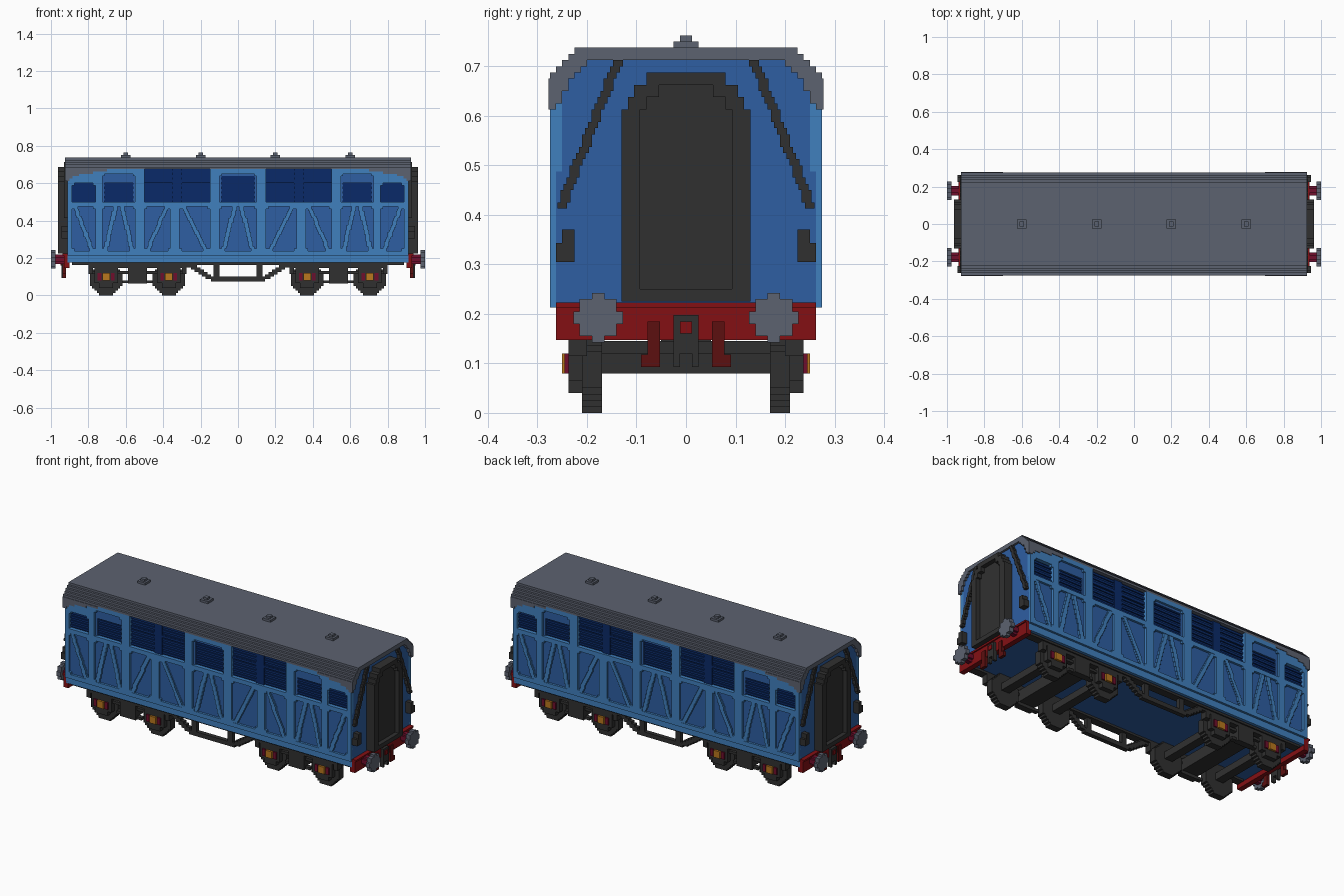
import bpy, bmesh, math

cube = bpy.data.objects.get("Cube")
if cube:
    bpy.data.objects.remove(cube, do_unlink=True)

V = 0.0125  # block size that all steps follow


def material(name, rgb):
    lin = [((c / 255 + 0.055) / 1.055) ** 2.4 if c > 10 else c / 255 / 12.92 for c in rgb]
    m = bpy.data.materials.new(name)
    m.use_nodes = True
    m.diffuse_color = (*lin, 1)
    m.node_tree.nodes["Principled BSDF"].inputs["Base Color"].default_value = (*lin, 1)
    return m


LIGHT = material("light blue", (64, 128, 190))
MID = material("mid blue", (46, 94, 162))
NAVY = material("navy", (10, 42, 104))
GREY = material("roof grey", (92, 98, 112))
DARK = material("dark iron", (48, 48, 48))
RED = material("red", (132, 16, 20))
MAROON = material("maroon", (92, 16, 16))
CRIMSON = material("crimson", (112, 14, 44))
ORANGE = material("orange", (186, 120, 30))


def build(name, mat, boxes, mirror=""):
    """One object from boxes (x0, x1, y0, y1, z0, z1), mirrored over the named axes."""
    for axis in mirror:
        i = "xy".index(axis) * 2
        boxes = boxes + [b[:i] + (-b[i + 1], -b[i]) + b[i + 2:] for b in boxes]
    bm = bmesh.new()
    for x0, x1, y0, y1, z0, z1 in boxes:
        vs = bmesh.ops.create_cube(bm, size=1)["verts"]
        for v in vs:
            v.co = (x1 if v.co.x > 0 else x0, y1 if v.co.y > 0 else y0, z1 if v.co.z > 0 else z0)
    me = bpy.data.meshes.new(name)
    bm.to_mesh(me)
    bm.free()
    me.materials.append(mat)
    ob = bpy.data.objects.new(name, me)
    bpy.context.collection.objects.link(ob)
    return ob


def disc(r, c, z, a0, a1, along):
    """Stepped disc: rows of boxes with its axis along x or y."""
    rows, n = [], round(r / V)
    for k in range(-n, n):
        h = max(1, round(math.sqrt(r * r - ((k + 0.5) * V) ** 2) / V)) * V
        span = (c - h, c + h)
        rows.append(((a0, a1) + span if along == "x" else span + (a0, a1)) + (z + k * V, z + k * V + V))
    return rows


def strut(a0, z0, a1, z1, width):
    """Stepped diagonal as (low, high, z0, z1) rows."""
    n = round((z1 - z0) / V)
    out = []
    for k in range(n):
        c = a0 + (a1 - a0) * (k + 0.5) / n
        c = round(c / (V / 2)) * V / 2
        out.append((c - width / 2, c + width / 2, z0 + k * V, z0 + k * V + V))
    return out


# Body core: lower walls, recessed window band, and ends stepped under the roof
X = 0.9125
build("body_core", MID, [(-X, X, -h, h, z0, z1) for h, z0, z1 in (
    (0.25, 0.175, 0.2125), (0.2625, 0.2125, 0.4875), (0.25, 0.4875, 0.65), (0.2375, 0.65, 0.675),
    (0.225, 0.675, 0.6875), (0.2125, 0.6875, 0.7), (0.2, 0.7, 0.7125))])
build("lower_sill", LIGHT, [(-X, X, 0.25, 0.2625, 0.175, 0.2125)], "y")

# Roof shell with stepped eaves that drop towards the ends
R = 0.925
build("roof_top", GREY, [(-R, R, -0.225, 0.225, 0.725, 0.7375), (-R, R, -0.2375, 0.2375, 0.7125, 0.725)])
build("roof_eaves", GREY, [(-R, R, 0.2, 0.25, 0.7, 0.7125), (-R, R, 0.2125, 0.2625, 0.6875, 0.7),
                           (-R, R, 0.225, 0.275, 0.675, 0.6875)], "y")
build("roof_end_drops", GREY,
      [(x, R, y, 0.278, z, z + V) for x, y, z in (
          (0.7, 0.2375, 0.6625), (0.775, 0.2375, 0.65), (0.85, 0.25, 0.6375),
          (0.885, 0.25, 0.625), (0.9, 0.2625, 0.6125))], "xy")
for i, x in enumerate((-0.6, -0.2, 0.2, 0.6)):
    build(f"roof_vent_{i + 1}", GREY, [(x - 0.025, x + 0.025, -0.025, 0.025, 0.7375, 0.75),
                                       (x - V, x + V, -V, V, 0.75, 0.7625)])

# Side framing: rails, posts, corner blocks
YS, YF = 0.2625, 0.275
build("side_rails", LIGHT, [(-X, X, YS - 0.005, YF, 0.2125, 0.2375), (-X, X, 0.25, YF, 0.475, 0.5)], "y")
posts = [(0.1, 0.15), (0.5, 0.55), (0.725, 0.7625), (0.8875, X)]
build("side_posts", LIGHT, [(a, b, 0.25, YF, 0.2375, 0.675) for a, b in posts]
      + [(0.3125, 0.3625, 0.255, YF, 0.2375, 0.475)], "xy")
build("window_headers", LIGHT, [(0.7625, 0.8875, 0.25, YF, 0.6, 0.675), (0.55, 0.725, 0.25, YF, 0.65, 0.675),
                                (0, 0.1, 0.25, YF, 0.65, 0.675)], "xy")
panels = [(-0.1, 0.1), (0.15, 0.3125), (0.3625, 0.5), (0.55, 0.725), (0.7625, 0.8875)]
corners = []
for a, b in panels:
    for x in (a, b - V):
        corners += [(x, x + V, 0.26, YF, z, z + V) for z in (0.2375, 0.4625)]
for a, b, t in ((0.55, 0.725, 0.65), (0.7625, 0.8875, 0.6), (-0.1, 0.1, 0.65)):
    corners += [(x, x + V, 0.25, YF, t - V, t) for x in (a, b - V)]
build("panel_corners", LIGHT, corners, "xy")

# Diagonal braces on the lower panels
braces = []
for bottom, top in ((0.08, 0.016), (0.17, 0.29), (0.485, 0.38), (0.565, 0.6215), (0.71, 0.6535), (0.78, 0.87)):
    braces += [(a, b, 0.26, YF - 0.002, z0, z1) for a, b, z0, z1 in strut(bottom, 0.2375, top, 0.475, 0.025)]
build("panel_braces", LIGHT, braces, "xy")

# Windows: navy glass, slats and mid blue surrounds
glass = [(0, 0.1, 0.65), (0.15, 0.5, 0.675), (0.55, 0.725, 0.6), (0.7625, 0.8875, 0.6)]
build("window_glass", NAVY, [(a, b, 0.23, 0.2535, 0.5, t) for a, b, t in glass], "xy")
slats = []
for a, b, t in glass:
    for k in range(round((t - 0.5) / (2 * V))):
        slats.append((a, b, 0.25, 0.26, 0.5 + (2 * k + 0.5) * V, 0.5 + (2 * k + 1.5) * V))
build("window_slats", NAVY, slats, "xy")
build("window_bars", NAVY, [(0.3, 0.35, 0.25, YS, 0.5, 0.675), (0.15, 0.5, 0.25, YS, 0.6, 0.6125)], "xy")
build("window_surrounds", MID,
      [(0.55, 0.725, 0.25, YS, 0.6, 0.65), (0.55, 0.5625, 0.25, YS, 0.5, 0.6), (0.7125, 0.725, 0.25, YS, 0.5, 0.6),
       (0.0875, 0.1, 0.25, YS, 0.5, 0.65), (0, 0.1, 0.25, YS, 0.6375, 0.65)], "xy")

# End gangways: recessed door inside a stepped arched frame
outer = [(0.225, 0.6125, 0.13), (0.6125, 0.6375, 0.1175), (0.6375, 0.6625, 0.105), (0.6625, 0.6875, 0.08)]
build("gangway_door", DARK, [(0.9, 0.9375, -h, h, z0, z1) for z0, z1, h in outer], "x")
build("gangway_frame", DARK, [(0.93, 0.9625, i, o, z0, z1) for i, o, z0, z1 in (
    (0.0925, 0.13, 0.225, 0.6125), (0.08, 0.1175, 0.6125, 0.6375), (0.055, 0.105, 0.6375, 0.6625),
    (0, 0.08, 0.6625, 0.6875), (0, 0.0925, 0.225, 0.25))], "xy")

# End handrails and lamp brackets
build("end_rails", DARK, [(0.9, 0.93, a, b, z0, z1) for a, b, z0, z1 in strut(0.254, 0.4125, 0.137, 0.7125, 0.02)], "xy")
build("end_brackets", DARK, [(0.9, 0.945, 0.225, 0.25, 0.305, 0.37), (0.9, 0.945, 0.25, 0.2625, 0.305, 0.343)], "xy")

# Buffer beams, buffers, steps and couplings
build("buffer_beam", RED, [(0.9, 0.93, -0.2625, 0.2625, 0.1475, 0.2225),
                           (0.93, 0.9375, -0.2625, 0.2625, 0.2125, 0.2225)], "x")
build("buffer_shank", CRIMSON, disc(0.025, 0.1775, 0.1925, 0.925, 0.98, "x"), "xy")
build("buffer_head", GREY, disc(0.047, 0.1775, 0.1925, 0.975, 1.0, "x"), "xy")
build("end_steps", MAROON, [(0.92, 0.9375, 0.053, 0.078, 0.11, 0.185), (0.92, 0.9375, 0.053, 0.091, 0.0925, 0.118)], "xy")
build("coupling", DARK, [(0.925, 0.945, -0.025, 0.025, 0.12, 0.1975), (0.925, 0.945, 0.0125, 0.025, 0.0925, 0.12)], "xy")
build("coupling_pin", RED, [(0.94, 0.95, -V, V, 0.16, 0.185)], "x")

# Bogies: wheels, axles, side frames, axle boxes
C, AX = 0.5375, (0.37, 0.705)
wheels, axles, guards, boxes, springs = [], [], [], [], []
for x in AX:
    wheels += disc(0.0875, x, 0.0875, 0.17, 0.21, "y")
    axles.append((x - 0.025, x + 0.025, -0.17, 0.17, 0.08, 0.12))
    guards += [(x - 0.0625, x + 0.0625, 0.21, 0.2375, 0.065, 0.15), (x - 0.0375, x + 0.0375, 0.21, 0.2375, 0.04, 0.065)]
    boxes.append((x - 0.02, x + 0.02, 0.23, 0.25, 0.08, 0.12))
    springs += [(x + s * 0.035 - 0.01, x + s * 0.035 + 0.01, 0.23, 0.245, 0.08, 0.12) for s in (-1, 1)]
build("wheels", DARK, wheels, "xy")
build("axles", DARK, axles, "x")
build("axle_guards", DARK, guards, "xy")
build("axle_boxes", ORANGE, boxes, "xy")
build("axle_springs", CRIMSON, springs, "xy")
build("bogie_frames", DARK, [
    (0.275, 0.8, 0.2, 0.2375, 0.145, 0.165), (0.29, 0.785, 0.2, 0.225, 0.115, 0.13),
    (C - 0.05, C + 0.05, 0.2, 0.2375, 0.0625, 0.15), (C - 0.08, C + 0.08, 0.2, 0.225, 0.065, 0.08),
    (0.275, 0.3, 0.2, 0.2375, 0.115, 0.15), (0.775, 0.8, 0.2, 0.2375, 0.115, 0.15)], "xy")
build("bogie_bolsters", DARK, [(C - 0.05, C + 0.05, -0.2, 0.2, 0.08, 0.145), (C - 0.03, C + 0.03, -0.05, 0.05, 0.14, 0.176)], "x")

# Underframe: sole bars and trussed side girders
build("sole_bars", DARK, [(-0.8875, 0.8875, 0.2, 0.245, 0.1625, 0.1765)], "y")
truss = [(a, b, 0.2125, 0.2375, z0, z1) for a, b, z0, z1 in strut(0.14, 0.0875, 0.25, 0.1625, 0.05)]
build("truss_girders", DARK, truss + [(0, 0.145, 0.2125, 0.2375, 0.075, 0.1), (0.1, 0.13, 0.2125, 0.2375, 0.1, 0.1635),
                                      (0.2375, 0.28, 0.2125, 0.2375, 0.15, 0.1635)], "xy")
